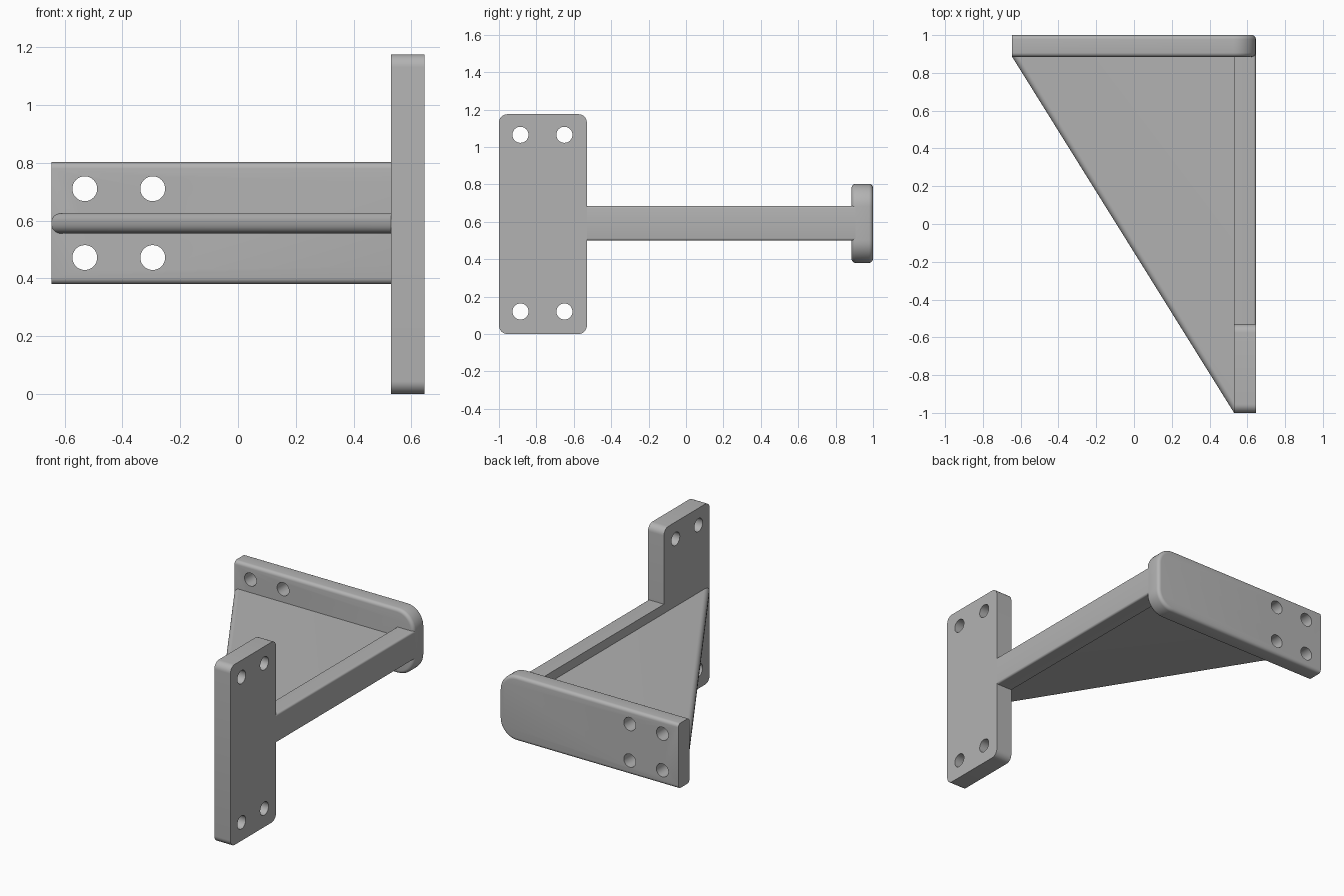
import bpy, bmesh, math
from mathutils import Vector

cube = bpy.data.objects.get("Cube")
if cube:
    bpy.data.objects.remove(cube, do_unlink=True)

grey = bpy.data.materials.new("bracket_grey")
grey.use_nodes = True
colour = (0.45, 0.45, 0.45, 1)
grey.diffuse_color = colour
grey.node_tree.nodes["Principled BSDF"].inputs["Base Color"].default_value = colour


def round_edges(bm, rule, radius, segments):
    """Fillet every edge whose end points both satisfy the rule."""
    edges = [e for e in bm.edges if rule(*[v.co for v in e.verts])]
    bmesh.ops.bevel(bm, geom=edges, offset=radius, segments=segments,
                    profile=0.5, affect='EDGES', clamp_overlap=True)


def prism(name, outline, depth, fillets):
    """Extrude an outline along depth, then apply each fillet in turn."""
    bm = bmesh.new()
    face = bm.faces.new([bm.verts.new(p) for p in outline])
    ext = bmesh.ops.extrude_face_region(bm, geom=[face])
    verts = [g for g in ext["geom"] if isinstance(g, bmesh.types.BMVert)]
    bmesh.ops.translate(bm, verts=verts, vec=depth)
    bmesh.ops.recalc_face_normals(bm, faces=bm.faces[:])
    for fillet in fillets:
        round_edges(bm, *fillet)
    mesh = bpy.data.meshes.new(name)
    bm.to_mesh(mesh)
    bm.free()
    mesh.materials.append(grey)
    obj = bpy.data.objects.new(name, mesh)
    bpy.context.collection.objects.link(obj)
    return obj


def activate(obj):
    bpy.ops.object.select_all(action='DESELECT')
    obj.select_set(True)
    bpy.context.view_layer.objects.active = obj


def drill(obj, centres, rotation):
    """Cut round bolt holes through a plate."""
    for centre in centres:
        bpy.ops.mesh.primitive_cylinder_add(vertices=32, radius=0.043, depth=0.4,
                                            location=centre, rotation=rotation)
        cutter = bpy.context.object
        cutter.hide_render = True
        cutter.data.materials.append(grey)
        mod = obj.modifiers.new("bolt_hole", 'BOOLEAN')
        mod.operation, mod.solver, mod.object = 'DIFFERENCE', 'EXACT', cutter
        activate(obj)
        bpy.ops.object.modifier_apply(modifier=mod.name)
        bpy.data.objects.remove(cutter, do_unlink=True)


def along(axis):
    """Rule: the edge runs along the given axis."""
    return lambda a, b: abs((b - a).normalized()[axis]) > 0.99


R, INNER = 0.645, 0.53      # outer and inner faces of the side parts
BACK = 0.885                # front face of the back plate
quarter = math.pi / 2

# Upright side plate with rounded corners and four bolt holes
side_plate = prism("side_plate",
                   [(INNER, y, z) for y, z in ((-1, 0), (-0.53, 0), (-0.53, 1.175), (-1, 1.175))],
                   (R - INNER, 0, 0), [(along(0), 0.045, 8)])
drill(side_plate, [(0.59, y, z) for y in (-0.885, -0.65) for z in (0.12, 1.065)],
      (0, quarter, 0))

# Back plate: large corners at one end, soft rims, square at the other end
back_plate = prism("back_plate",
                   [(x, BACK, z) for x, z in ((-R, 0.38), (R, 0.38), (R, 0.802), (-R, 0.802))],
                   (0, 1 - BACK, 0),
                   [(lambda a, b: along(1)(a, b) and a.x > 0, 0.12, 10),
                    (lambda a, b: abs(a.y - b.y) < 0.001 and max(a.x, b.x) > 0, 0.022, 5)])
drill(back_plate, [(x, 0.94, z) for x in (-0.53, -0.295) for z in (0.472, 0.71)],
      (quarter, 0, 0))

# Beam joining the plates, lightly rounded on its outer edges
beam = prism("beam",
             [(x, -0.54, z) for x, z in ((INNER, 0.5), (R, 0.5), (R, 0.685), (INNER, 0.685))],
             (0, BACK + 0.56, 0),
             [(lambda a, b: along(1)(a, b) and a.x > 0.6, 0.012, 4)])

# Triangular web with a rounded sloping edge
web = prism("web",
            [(x, y, 0.555) for x, y in ((-R, BACK), (INNER, -1), (INNER, BACK))],
            (0, 0, 0.07),
            [(lambda a, b: abs(a.z - b.z) < 0.001 and abs(a.x - b.x) > 0.5
              and abs(a.y - b.y) > 0.5, 0.03, 6)])

for part in (side_plate, back_plate, beam, web):
    activate(part)
    bpy.ops.object.shade_smooth_by_angle(angle=math.radians(30))
